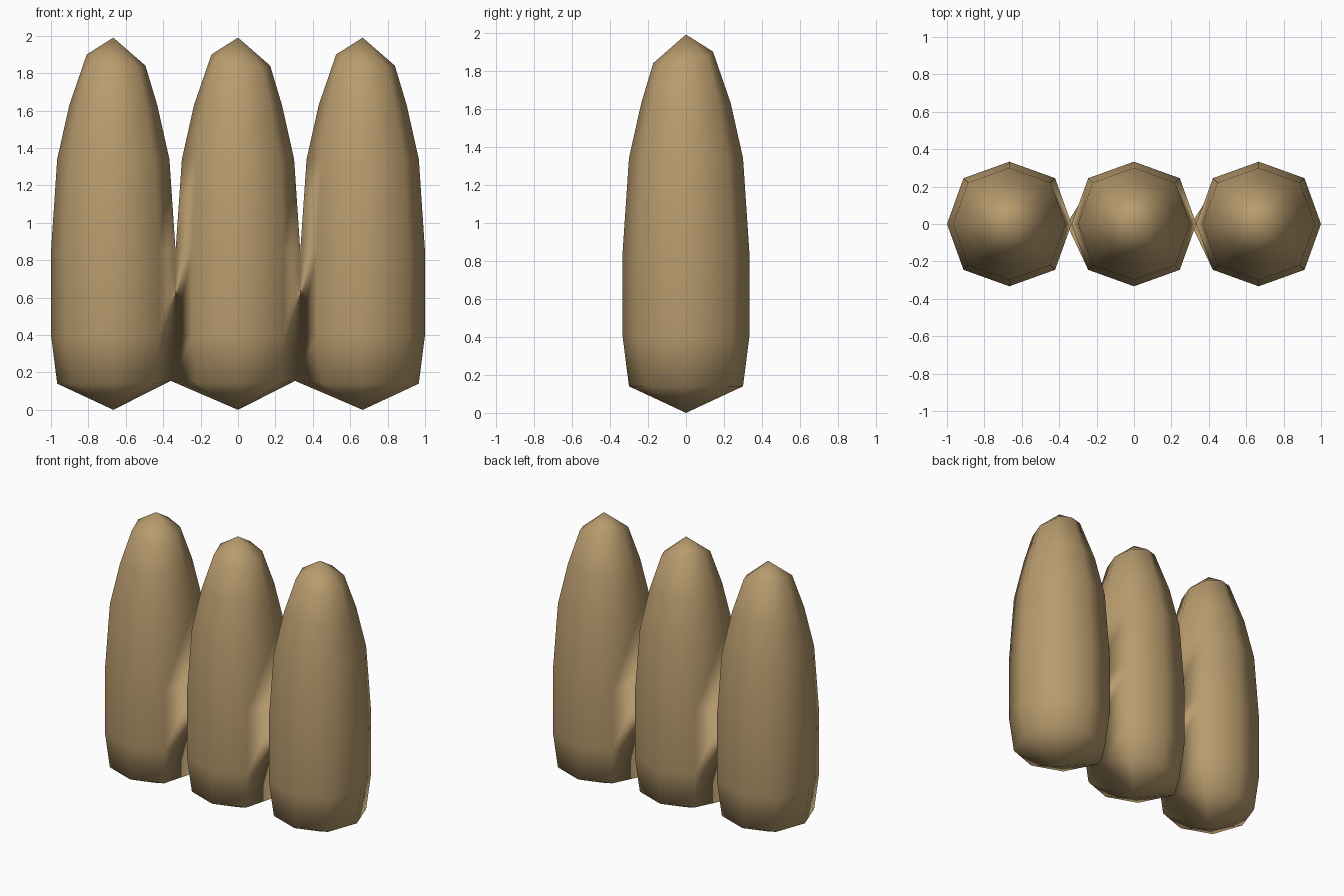
import bpy, bmesh, math

if "Cube" in bpy.data.objects:
    bpy.data.objects.remove(bpy.data.objects["Cube"])

tan = bpy.data.materials.new("tan")
tan.diffuse_color = (0.48, 0.33, 0.155, 1)
tan.use_nodes = True
tan.node_tree.nodes["Principled BSDF"].inputs["Base Color"].default_value = tan.diffuse_color

# (height, radius, tilt) of the octagonal rings of one pod
RINGS = [(0.14, 0.30, 0), (0.40, 0.333, 0), (0.85, 0.333, 0),
         (1.34, 0.30, 0), (1.63, 0.235, 0), (1.87, 0.157, 0.03)]
SIDES = 8
SPACING = 0.6667


def add_pod(bm, cx):
    """Closed bullet shape with a pointed base and tip."""
    rings = []
    for z, r, tilt in RINGS:
        ring = []
        for i in range(SIDES):
            a = math.tau * i / SIDES
            k = r * (1.04 if i % 2 else 1.0)
            up = math.sin(a) - math.cos(a)      # crown ring leans up to back left
            k -= 0.5 * tilt * up
            ring.append(bm.verts.new((cx + k * math.cos(a), k * math.sin(a), z + tilt * up)))
        rings.append(ring)
    base = bm.verts.new((cx, 0, 0))
    tip = bm.verts.new((cx, 0, 1.99))
    for i in range(SIDES):
        j = (i + 1) % SIDES
        bm.faces.new((base, rings[0][j], rings[0][i]))
        bm.faces.new((rings[-1][i], rings[-1][j], tip))
        for lo, hi in zip(rings, rings[1:]):
            bm.faces.new((lo[i], lo[j], hi[j], hi[i]))
    return rings


bm = bmesh.new()
left, middle, right = [add_pod(bm, s * SPACING) for s in (-1, 0, 1)]

# pods join at their lower corners
for a, b, x in ((left, middle, -0.36), (middle, right, 0.305)):
    for v in (a[0][0], b[0][SIDES // 2]):
        v.co = (x, 0, 0.155)
bmesh.ops.remove_doubles(bm, verts=bm.verts, dist=0.004)
for f in bm.faces:
    f.smooth = True

mesh = bpy.data.meshes.new("pod_row")
bm.to_mesh(mesh)
bm.free()
mesh.materials.append(tan)
pods = bpy.data.objects.new("pod_row", mesh)
bpy.context.collection.objects.link(pods)
